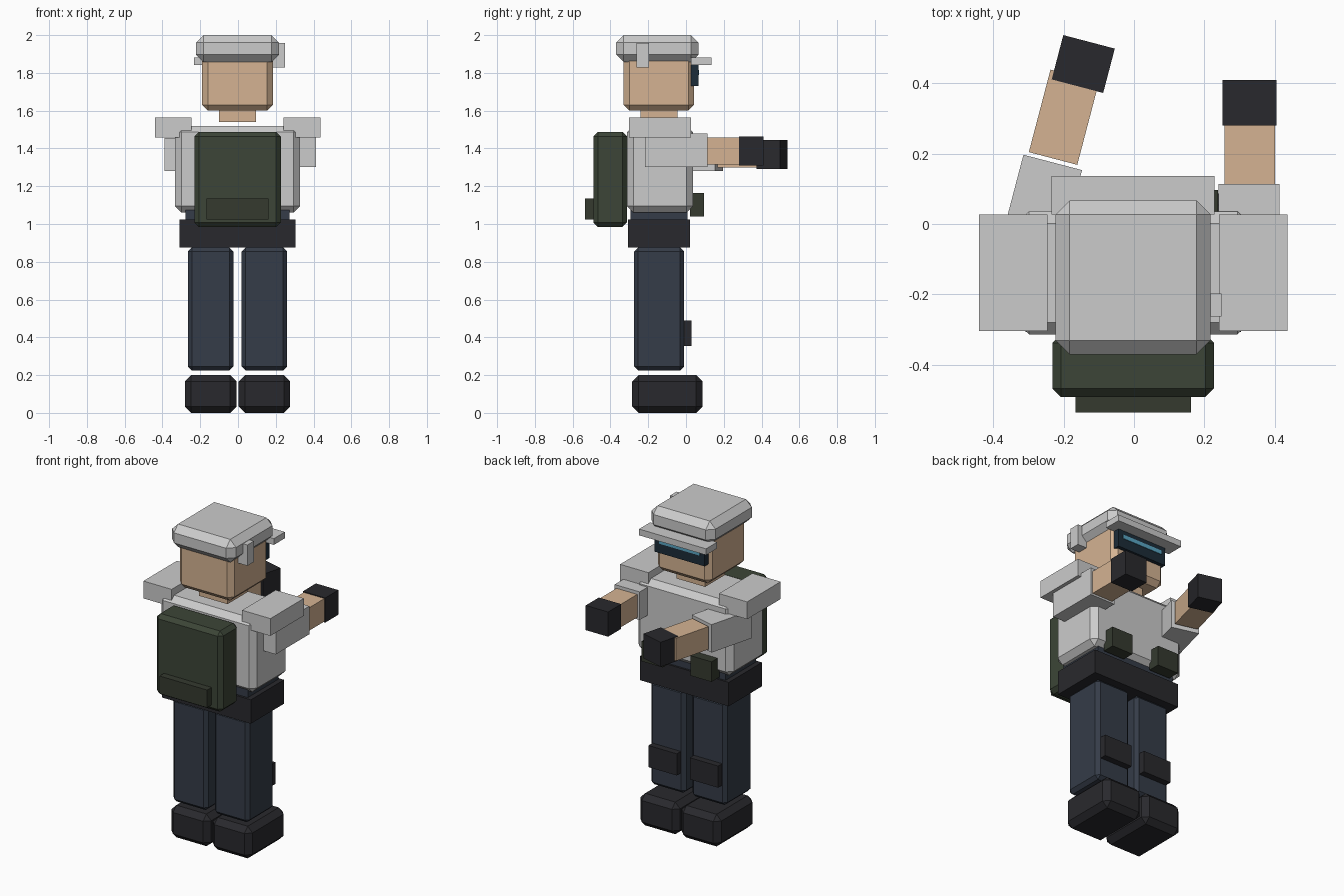
import bpy, bmesh, math
from mathutils import Matrix, Vector

if "Cube" in bpy.data.objects:
    bpy.data.objects.remove(bpy.data.objects["Cube"])


def material(name, r, g, b):
    m = bpy.data.materials.new(name)
    m.diffuse_color = (r, g, b, 1)
    m.use_nodes = True
    m.node_tree.nodes["Principled BSDF"].inputs["Base Color"].default_value = m.diffuse_color
    return m


SKIN = material("skin", 0.66, 0.45, 0.29)
BLACK = material("black", 0.022, 0.022, 0.026)
NAVY = material("navy", 0.035, 0.045, 0.065)
OLIVE = material("olive", 0.045, 0.06, 0.038)
DARK_OLIVE = material("dark_olive", 0.035, 0.042, 0.028)
GLASS = material("glass", 0.012, 0.025, 0.04)
BLUE = material("blue", 0.1, 0.38, 0.55)
GREY = material("grey", 0.52, 0.52, 0.52)


def box(name, x, y, z, mat=None, bevel=0.0, turn=0.0):
    """Box from (min, max) ranges, optionally chamfered and turned about z."""
    ranges = (x, y, z)
    centre = Vector([(a + b) / 2 for a, b in ranges])
    size = [b - a for a, b in ranges]
    bm = bmesh.new()
    bmesh.ops.create_cube(bm, size=1, matrix=Matrix.Diagonal((*size, 1)))
    if bevel:
        bmesh.ops.bevel(bm, geom=bm.edges[:], offset=bevel, segments=1,
                        profile=0.5, affect='EDGES')
    me = bpy.data.meshes.new(name)
    bm.to_mesh(me)
    bm.free()
    ob = bpy.data.objects.new(name, me)
    ob.location = centre
    ob.rotation_euler.z = turn
    if mat:
        me.materials.append(mat)
    bpy.context.collection.objects.link(ob)
    return ob


CX = -0.0025  # body centre line


def pair(name, inner, outer, y, z, mat=None, bevel=0.0):
    """Mirrored boxes either side of the body centre line."""
    box("left_" + name, (CX - outer, CX - inner), y, z, mat, bevel)
    box("right_" + name, (CX + inner, CX + outer), y, z, mat, bevel)


def mid(half):
    return (CX - half, CX + half)


# Legs
pair("boot", 0.006, 0.279, (-0.285, 0.087), (0, 0.2), BLACK, 0.033)
pair("leg", 0.022, 0.263, (-0.275, -0.01), (0.225, 0.875), NAVY, 0.021)
pair("knee_pad", 0.045, 0.24, (-0.02, 0.03), (0.355, 0.49), BLACK)

# Waist and torso
box("pelvis", mid(0.275), (-0.293, 0.008), (0.9, 1.075), NAVY)
box("belt", mid(0.306), (-0.307, 0.02), (0.876, 1.025), BLACK)
pair("pouch", 0.095, 0.241, (0.02, 0.096), (1.04, 1.165), DARK_OLIVE)
box("torso", mid(0.33), (-0.313, 0.036), (1.06, 1.52), None, 0.034)
pair("shoulder_pad", 0.243, 0.438, (-0.303, 0.027), (1.457, 1.565), GREY)

# Backpack
box("backpack", mid(0.229), (-0.491, -0.313), (0.985, 1.488), OLIVE, 0.024)
box("backpack_pocket", mid(0.164), (-0.535, -0.48), (1.025, 1.135), DARK_OLIVE)

# Head
box("neck", mid(0.098), (-0.24, -0.045), (1.54, 1.64), SKIN)
box("head", mid(0.187), (-0.33, 0.043), (1.6, 1.92), SKIN, 0.031)
box("helmet", mid(0.22), (-0.37, 0.067), (1.857, 2.0), None, 0.04)
box("helmet_brim", mid(0.231), (0.027, 0.136), (1.843, 1.882), GREY)
box("goggles", mid(0.172), (0.02, 0.066), (1.73, 1.842), GLASS)
box("goggle_lens", mid(0.14), (0.055, 0.07), (1.79, 1.815), BLUE)
box("headset", (0.185, 0.248), (-0.262, -0.197), (1.828, 1.958), GREY)

# Right arm points straight ahead
box("right_upper_arm", (0.24, 0.413), (-0.218, 0.113), (1.303, 1.478))
box("right_forearm", (0.257, 0.4), (0.07, 0.31), (1.315, 1.458), SKIN)
box("right_hand", (0.251, 0.405), (0.28, 0.409), (1.309, 1.463), BLACK)

# Left arm swings inwards
TURN = math.radians(-14.7)
for name, cx, cy, cz, width, length, height, mat in (
        ("left_upper_arm", -0.268, 0.032, 1.367, 0.172, 0.295, 0.174, None),
        ("left_forearm", -0.199, 0.303, 1.37, 0.142, 0.242, 0.142, SKIN),
        ("left_hand", -0.144, 0.454, 1.367, 0.151, 0.13, 0.153, BLACK)):
    box(name, (cx - width / 2, cx + width / 2), (cy - length / 2, cy + length / 2),
        (cz - height / 2, cz + height / 2), mat, 0, TURN)
